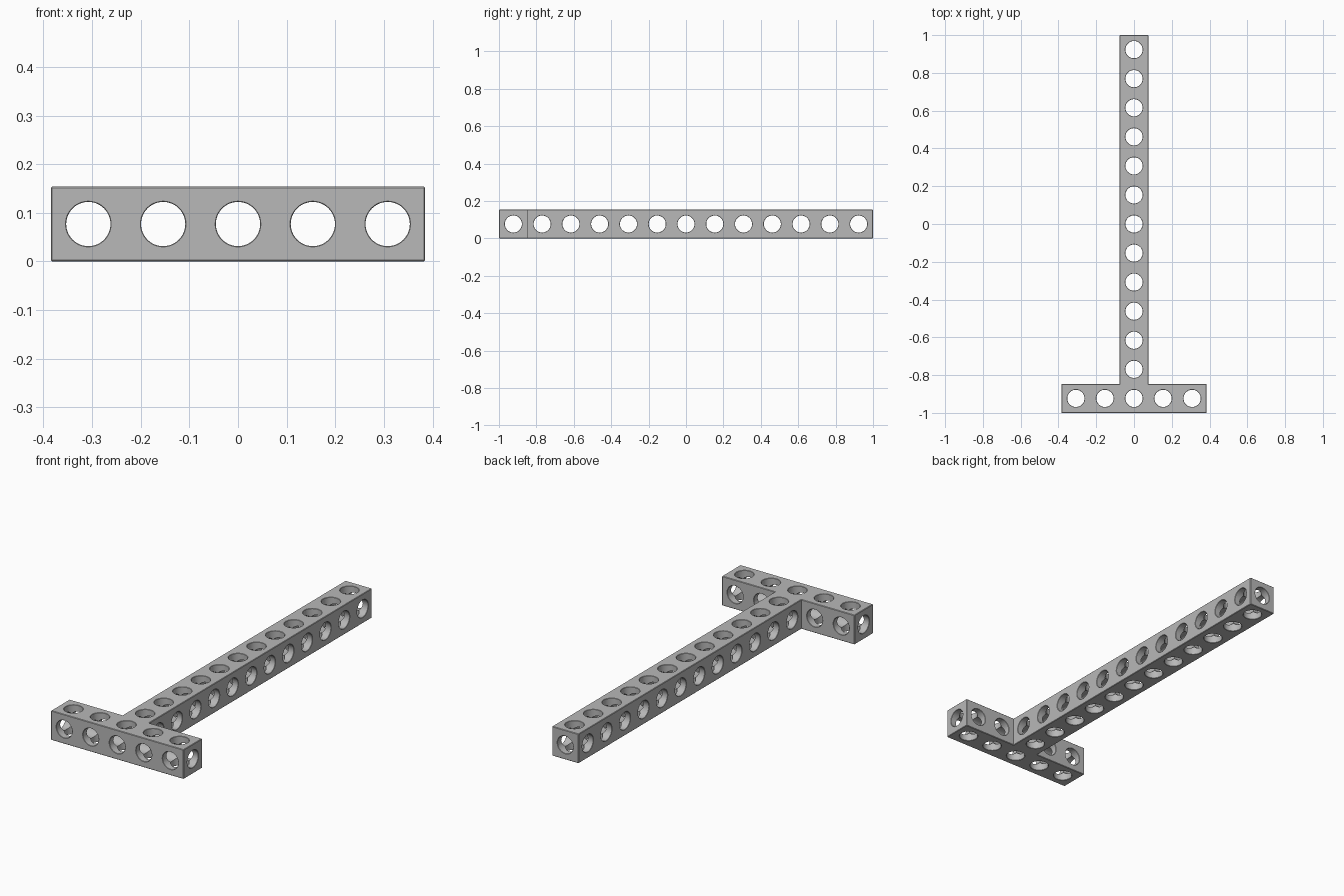
import bpy
import bmesh
import math
from mathutils import Vector

cube = bpy.data.objects.get("Cube")
if cube:
    bpy.data.objects.remove(cube, do_unlink=True)

PITCH = 2 / 13        # hole spacing and beam width
HALF = PITCH / 2
HOLE = 0.0455         # bore radius
RIM = 0.0015          # small chamfer around each bore
EDGE = 0.0025         # small chamfer along the beam edges
SEGMENTS = 48

# T-shaped layout of cubic cells: a five-hole crossbar and a twelve-hole stem
cells = {(i, 0, 0) for i in range(-2, 3)} | {(0, j, 0) for j in range(1, 13)}

bm = bmesh.new()


def add_side(centre, axis, sign, open_end):
    """One side of a cell: a bore meeting the cross bores, and its outer panel."""
    def place(u, v, depth):
        p = Vector((0, 0, 0))
        p[axis] = sign * depth
        p[(axis + 1) % 3] = u
        p[(axis + 2) % 3] = v
        return bm.verts.new(centre + p)

    rings = []
    for k in range(SEGMENTS):
        a = 2 * math.pi * k / SEGMENTS
        c, s = math.cos(a), math.sin(a)
        reach = max(abs(c), abs(s))
        column = [place(HOLE * c, HOLE * s, HOLE * reach)]
        if open_end:
            column.append(place(HOLE * c, HOLE * s, HALF))
        else:
            column.append(place(HOLE * c, HOLE * s, HALF - RIM))
            column.append(place((HOLE + RIM) * c, (HOLE + RIM) * s, HALF))
            column.append(place(HALF * c / reach, HALF * s / reach, HALF))
        rings.append(column)
    for k in range(SEGMENTS):
        a, b = rings[k - 1], rings[k]
        for n in range(len(a) - 1):
            bm.faces.new((a[n], b[n], b[n + 1], a[n + 1]))


for cell in sorted(cells):
    centre = Vector((cell[0] * PITCH, (cell[1] - 6) * PITCH, HALF))
    for axis in range(3):
        for sign in (-1, 1):
            step = list(cell)
            step[axis] += sign
            add_side(centre, axis, sign, tuple(step) in cells)

bmesh.ops.remove_doubles(bm, verts=bm.verts, dist=0.00005)
bmesh.ops.recalc_face_normals(bm, faces=bm.faces)
bm.normal_update()


# Chamfer the convex outer edges of the beams
def is_panel(face):
    return max(abs(n) for n in face.normal) > 0.9995


outer = [e for e in bm.edges if len(e.link_faces) == 2
         and all(is_panel(f) for f in e.link_faces)
         and e.calc_face_angle_signed(0) > 1]
bmesh.ops.bevel(bm, geom=outer, offset=EDGE, segments=1, affect='EDGES')

mesh = bpy.data.meshes.new("perforated_t_beam")
bm.to_mesh(mesh)
bm.free()
beam = bpy.data.objects.new("perforated_t_beam", mesh)
bpy.context.collection.objects.link(beam)

# Plain grey
grey = bpy.data.materials.new("grey")
grey.use_nodes = True
colour = (0.48, 0.48, 0.48, 1)
grey.diffuse_color = colour
grey.node_tree.nodes["Principled BSDF"].inputs["Base Color"].default_value = colour
mesh.materials.append(grey)

# Smooth bores with crisp edges
bpy.ops.object.select_all(action='DESELECT')
beam.select_set(True)
bpy.context.view_layer.objects.active = beam
bpy.ops.object.shade_smooth_by_angle(angle=math.radians(25))
